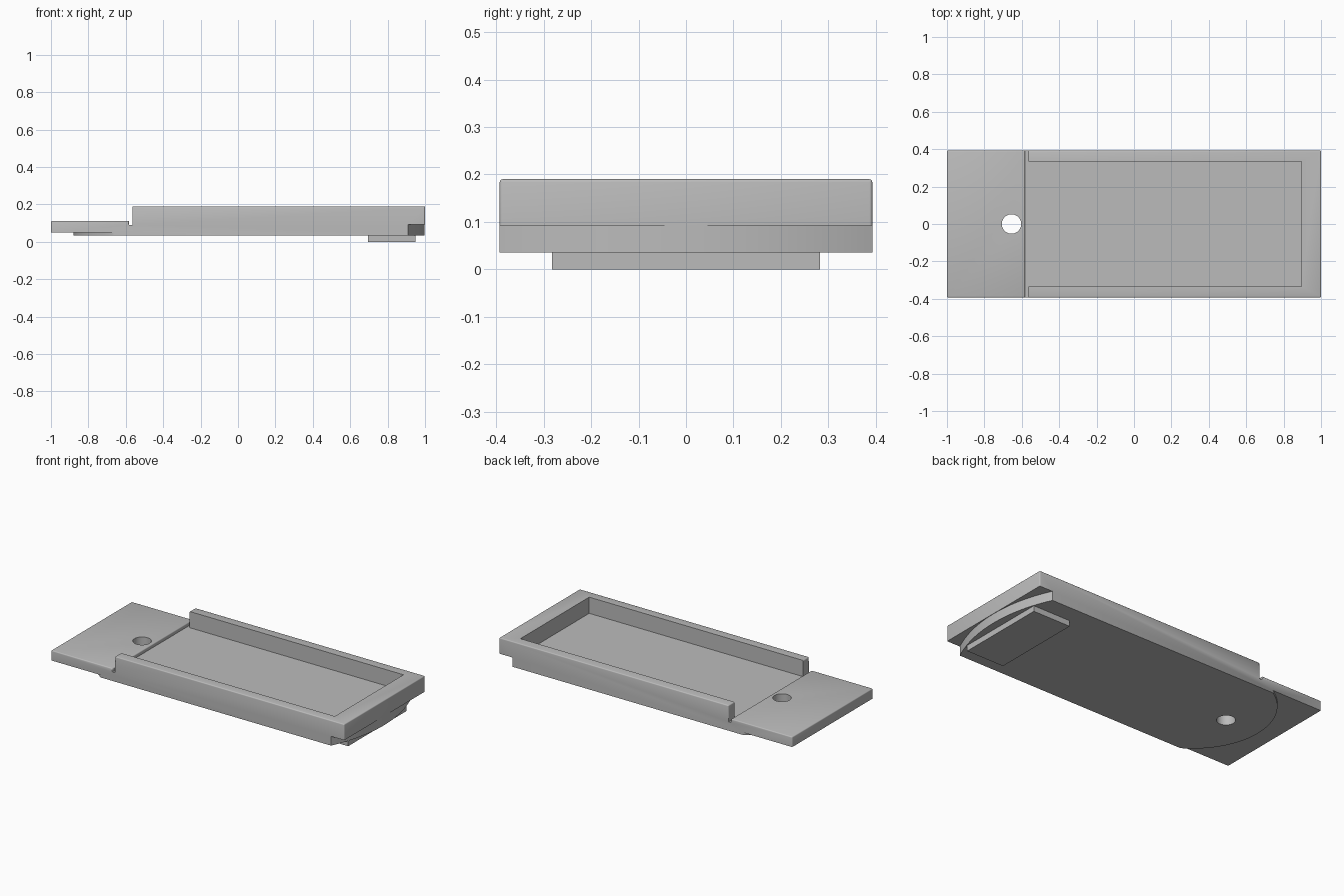
import bpy
import bmesh
from math import sqrt
from mathutils import Vector

if "Cube" in bpy.data.objects:
    bpy.data.objects.remove(bpy.data.objects["Cube"])

grey = bpy.data.materials.new("plain grey")
grey.use_nodes = True
colour = (0.5, 0.5, 0.5, 1)
grey.diffuse_color = colour
grey.node_tree.nodes["Principled BSDF"].inputs["Base Color"].default_value = colour

WIDTH = 0.393


def prism(name, points, offset, bevel=None, size=0.006):
    """Extrude a flat outline, optionally rounding the edges a rule picks."""
    bm = bmesh.new()
    face = bm.faces.new([bm.verts.new(p) for p in points])
    out = bmesh.ops.extrude_face_region(bm, geom=[face])
    moved = [v for v in out["geom"] if isinstance(v, bmesh.types.BMVert)]
    bmesh.ops.translate(bm, verts=moved, vec=Vector(offset))
    bmesh.ops.recalc_face_normals(bm, faces=bm.faces)
    if bevel:
        edges = [e for e in bm.edges if bevel((e.verts[0].co + e.verts[1].co) / 2)]
        bmesh.ops.bevel(bm, geom=edges, offset=size, segments=3, profile=0.5, affect="EDGES")
    mesh = bpy.data.meshes.new(name)
    bm.to_mesh(mesh)
    bm.free()
    mesh.materials.append(grey)
    obj = bpy.data.objects.new(name, mesh)
    bpy.context.collection.objects.link(obj)
    return obj


def box_outline(x0, x1, y, z):
    return [(x0, -y, z), (x1, -y, z), (x1, y, z), (x0, y, z)]


def arc_cut_outline(tip, radius, side, z):
    """Region outside a bulging arc at one end of the tray."""
    ys = [-0.42 + 0.84 * i / 48 for i in range(49)]
    arc = [(tip + side * (sqrt(radius**2 - y**2) - radius), y, z) for y in ys]
    return arc + [(side * 1.2, 0.42, z), (side * 1.2, -0.42, z)]


def cut(target, cutter):
    mod = target.modifiers.new("cut", "BOOLEAN")
    mod.operation = "DIFFERENCE"
    mod.solver = "EXACT"
    mod.object = cutter
    bpy.context.view_layer.objects.active = target
    bpy.ops.object.modifier_apply(modifier=mod.name)
    bpy.data.objects.remove(cutter)


# Stepped body: low end plate, narrow groove, tall tray
side_profile = [(-1, 0.035), (1, 0.035), (1, 0.19), (-0.565, 0.19),
                (-0.565, 0.09), (-0.582, 0.09), (-0.582, 0.112), (-1, 0.112)]
tray = prism("tray", [(x, -WIDTH, z) for x, z in side_profile], (0, 2 * WIDTH, 0),
             bevel=lambda m: m.z > 0.06 and abs(m.z - 0.09) > 0.002)

# Pocket open towards the end plate
cut(tray, prism("pocket", box_outline(-0.5735, 0.895, 0.335, 0.09), (0, 0, 0.3)))

# Curved undercuts beneath both ends
cut(tray, prism("plate_undercut", arc_cut_outline(-0.88, 0.461, -1, -0.1), (0, 0, 0.15)))
cut(tray, prism("end_undercut", arc_cut_outline(0.998, 0.92, 1, -0.1), (0, 0, 0.192)))

# Round hole through the end plate
bpy.ops.mesh.primitive_cylinder_add(vertices=48, radius=0.052, depth=1, location=(-0.655, 0, 0))
cut(tray, bpy.context.object)

# Shallow foot under the tray
foot = prism("foot", box_outline(0.695, 0.95, 0.283, 0), (0, 0, 0.036))

for obj in (tray, foot):
    bpy.ops.object.select_all(action="DESELECT")
    obj.select_set(True)
    bpy.context.view_layer.objects.active = obj
    bpy.ops.object.shade_smooth_by_angle(angle=0.6)
